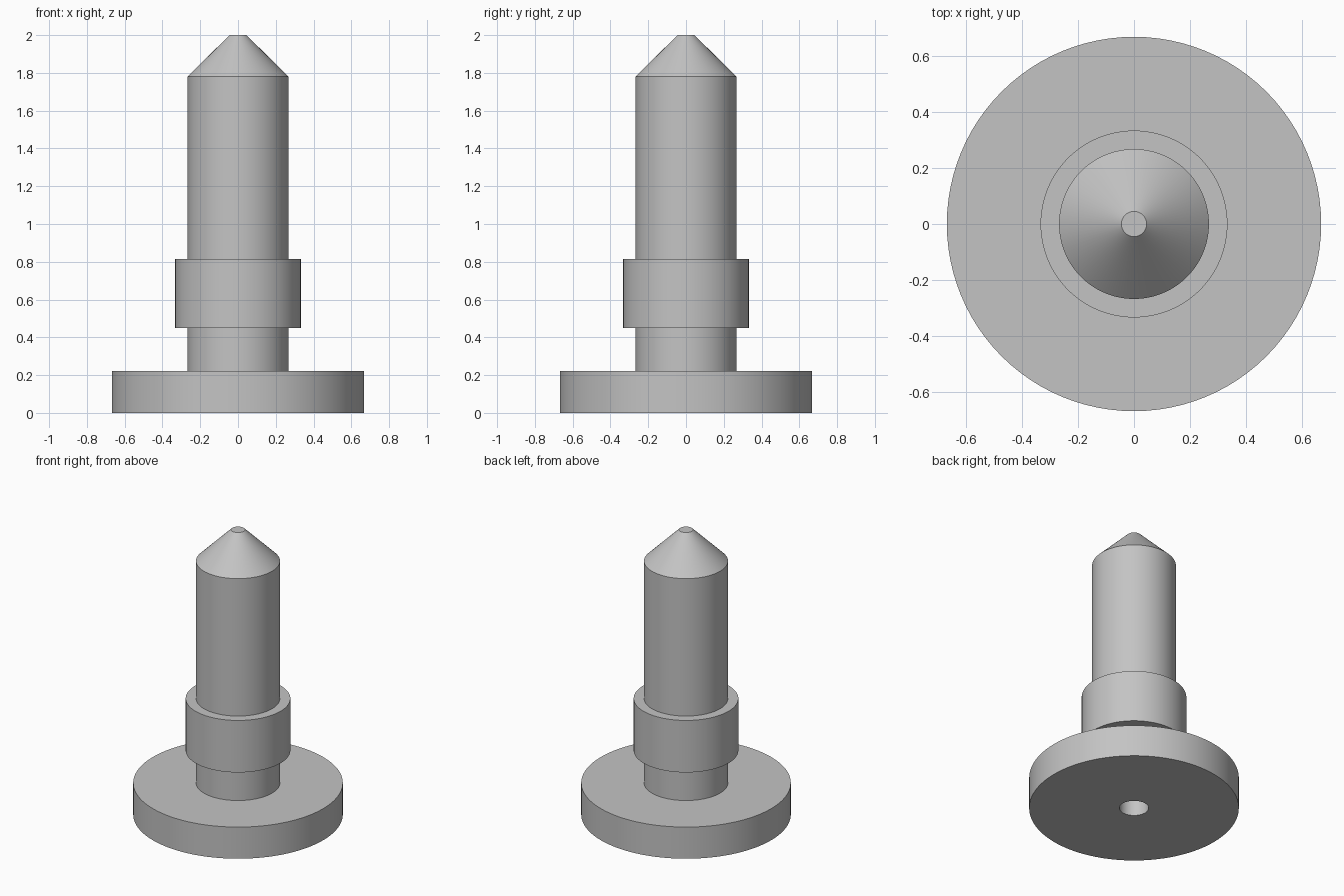
import bpy
import bmesh
import math
from mathutils import Matrix

SEGMENTS = 96

cube = bpy.data.objects.get("Cube")
if cube:
    bpy.data.objects.remove(cube, do_unlink=True)

# Plain grey metal
steel = bpy.data.materials.new("grey_steel")
steel.use_nodes = True
grey = (0.55, 0.55, 0.55, 1.0)
steel.diffuse_color = grey
steel.node_tree.nodes["Principled BSDF"].inputs["Base Color"].default_value = grey

# Radii and heights of the turned part
flange_r, collar_r, shaft_r, tip_r, bore_r = 0.667, 0.333, 0.267, 0.045, 0.093
flange_top, collar_bottom, collar_top, shoulder, tip = 0.222, 0.45, 0.815, 1.78, 2.0
bore_depth = 0.8

# Half section from the bore's end, round the outside, to the tip
profile = [
    (0, bore_depth), (bore_r, bore_depth), (bore_r, 0),
    (flange_r, 0), (flange_r, flange_top),
    (shaft_r, flange_top), (shaft_r, collar_bottom),
    (collar_r, collar_bottom), (collar_r, collar_top),
    (shaft_r, collar_top), (shaft_r, shoulder),
    (tip_r, tip), (0, tip),
]


def lathe(name, section, material):
    """Revolve a half section about the z axis into a closed solid."""
    bm = bmesh.new()
    verts = [bm.verts.new((r, 0, z)) for r, z in section]
    edges = [bm.edges.new(pair) for pair in zip(verts, verts[1:])]
    bmesh.ops.spin(bm, geom=verts + edges, cent=(0, 0, 0), axis=(0, 0, 1),
                   angle=math.tau, steps=SEGMENTS, use_merge=True)
    bmesh.ops.remove_doubles(bm, verts=bm.verts, dist=0.0001)
    bmesh.ops.recalc_face_normals(bm, faces=bm.faces)
    mesh = bpy.data.meshes.new(name)
    bm.to_mesh(mesh)
    bm.free()
    mesh.materials.append(material)
    obj = bpy.data.objects.new(name, mesh)
    bpy.context.collection.objects.link(obj)
    return obj


# Flanged pin with collar, pointed tip and blind bore
pin = lathe("flanged_pin", profile, steel)
bpy.ops.object.select_all(action="DESELECT")
pin.select_set(True)
bpy.context.view_layer.objects.active = pin
bpy.ops.object.shade_smooth_by_angle(angle=math.radians(30))
